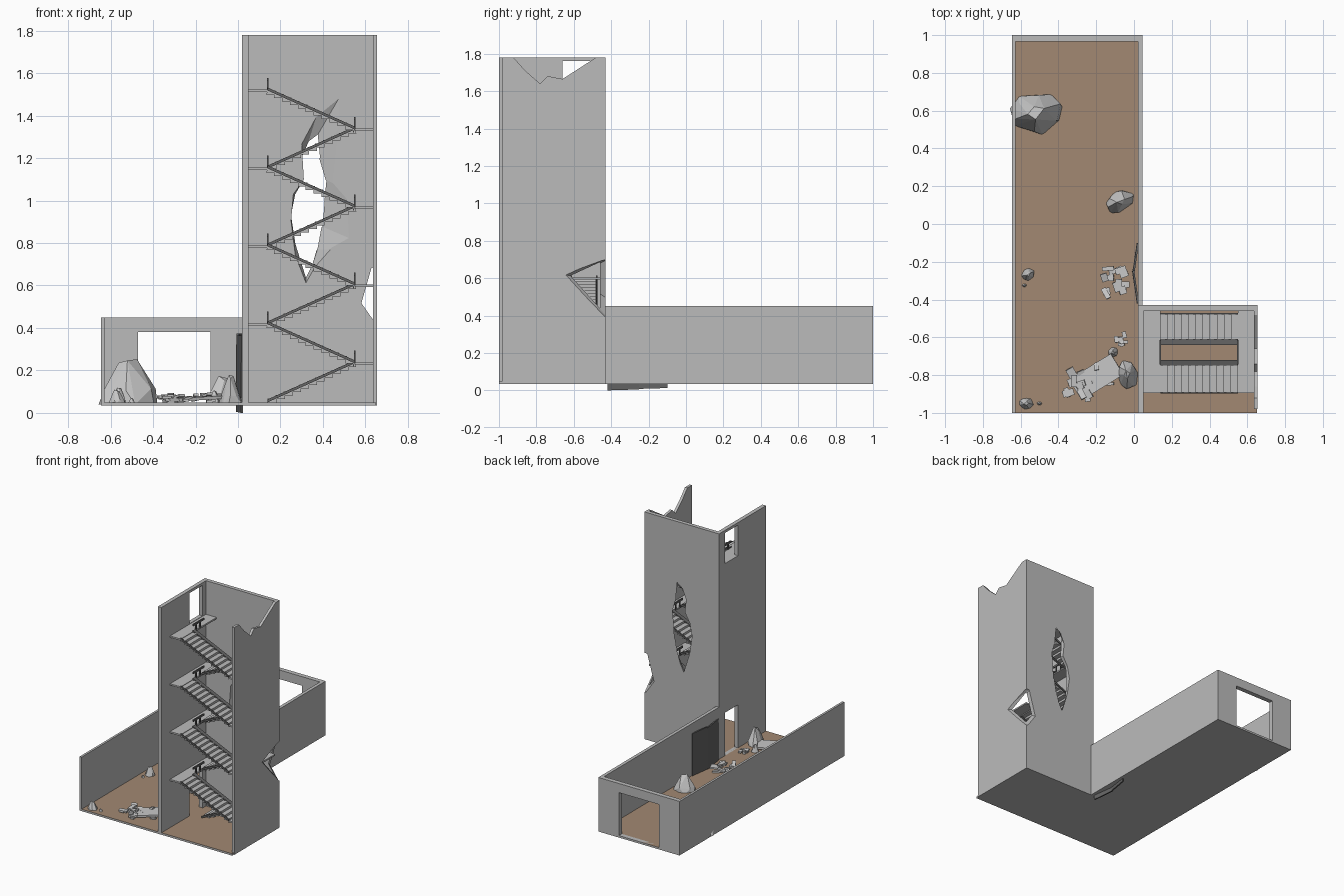
import bpy, bmesh, math, random
from mathutils import Vector, Matrix

if "Cube" in bpy.data.objects:
    bpy.data.objects.remove(bpy.data.objects["Cube"])
random.seed(4)

def mat(name, c):
    m = bpy.data.materials.new(name)
    m.diffuse_color = (*c, 1)
    m.use_nodes = True
    m.node_tree.nodes["Principled BSDF"].inputs["Base Color"].default_value = m.diffuse_color
    return m

WALL = mat("concrete_grey", (0.5, 0.5, 0.5))
FLOOR = mat("floor_brown", (0.36, 0.25, 0.17))
METAL = mat("dark_metal", (0.13, 0.13, 0.13))
ROCK = mat("rubble_grey", (0.58, 0.58, 0.58))

def finish(name, bm, *mats):
    bmesh.ops.recalc_face_normals(bm, faces=bm.faces[:])
    me = bpy.data.meshes.new(name)
    bm.to_mesh(me)
    bm.free()
    ob = bpy.data.objects.new(name, me)
    bpy.context.collection.objects.link(ob)
    for m in mats:
        me.materials.append(m)
    return ob

def add_box(bm, x0, x1, y0, y1, z0, z1):
    m = Matrix.Translation(((x0 + x1) / 2, (y0 + y1) / 2, (z0 + z1) / 2))
    bmesh.ops.create_cube(bm, size=1, matrix=m @ Matrix.Diagonal((x1 - x0, y1 - y0, z1 - z0, 1)))

def box(name, m, *dims):
    bm = bmesh.new()
    add_box(bm, *dims)
    return finish(name, bm, m)

def add_loft(bm, a, b):
    """Solid between two matching outlines."""
    va, vb = [bm.verts.new(p) for p in a], [bm.verts.new(p) for p in b]
    bm.faces.new(va)
    bm.faces.new(vb[::-1])
    for i in range(len(a)):
        j = (i + 1) % len(a)
        bm.faces.new((va[i], vb[i], vb[j], va[j]))

def add_hull(bm, pts):
    vs = [bm.verts.new(p) for p in pts]
    r = bmesh.ops.convex_hull(bm, input=vs)
    junk = [v for v in r["geom_interior"] + r["geom_unused"] if isinstance(v, bmesh.types.BMVert)]
    bmesh.ops.delete(bm, geom=list(set(junk)), context='VERTS')

def cut(ob, bm):
    """Cut a bmesh solid out of an object."""
    c = finish("cutter", bm, WALL)
    mod = ob.modifiers.new("cut", 'BOOLEAN')
    mod.operation, mod.solver, mod.object = 'DIFFERENCE', 'EXACT', c
    bpy.context.view_layer.objects.active = ob
    bpy.ops.object.modifier_apply(modifier=mod.name)
    bpy.data.objects.remove(c)

def cut_box(ob, *dims):
    bm = bmesh.new()
    add_box(bm, *dims)
    cut(ob, bm)

# Floors: brown on top, concrete below
for name, dims in (("hall_floor", (-0.64, 0.03, -1, 1, 0.035, 0.05)),
                   ("tower_floor", (0.03, 0.65, -1, -0.43, 0.035, 0.05))):
    f = box(name, WALL, *dims)
    f.data.materials.append(FLOOR)
    for p in f.data.polygons:
        p.material_index = int(p.normal.z > 0.5)

# Hall walls (front and roof are open)
box("hall_left_wall", WALL, -0.645, -0.628, -1, 1, 0.035, 0.45)
box("hall_right_wall", WALL, 0.02, 0.045, -0.43, 1, 0.035, 0.45)
back = box("hall_back_wall", WALL, -0.64, 0.04, 0.965, 1, 0.035, 0.45)
cut_box(back, -0.47, -0.13, 0.9, 1.1, 0.05, 0.38)

# Tower left wall with lower and upper doorways
tl = box("tower_left_wall", WALL, 0.02, 0.05, -1, -0.43, 0.035, 1.78)
for z0, z1 in ((0.05, 0.38), (1.525, 1.76)):
    cut_box(tl, -0.1, 0.2, -0.66, -0.5, z0, z1)

# Tower back wall with a jagged breach, wider on the inside
tb = box("tower_back_wall", WALL, 0.05, 0.64, -0.46, -0.43, 0.035, 1.78)
inner = [(.48, 1.49), (.37, 1.4), (.3, 1.27), (.31, 1.1), (.26, 1.03), (.25, .9), (.27, .74),
         (.32, .61), (.36, .68), (.44, .77), (.53, .82), (.52, 1.0), (.45, 1.08), (.48, 1.35)]
outer = [(.37, 1.3), (.33, 1.27), (.3, 1.2), (.31, 1.1), (.27, 1.03), (.25, .93), (.27, .8),
         (.32, .64), (.35, .7), (.37, .77), (.39, .88), (.4, 1.0), (.41, 1.1), (.38, 1.2)]
bm = bmesh.new()
add_loft(bm, [(x, -0.462, z) for x, z in inner], [(x, -0.428, z) for x, z in outer])
cut(tb, bm)

# Tower right wall with a broken top
tr = box("tower_right_wall", WALL, 0.635, 0.655, -0.98, -0.43, 0.035, 1.78)
top = [(-.94, 1.8), (-.86, 1.71), (-.78, 1.64), (-.74, 1.68), (-.66, 1.665), (-.45, 1.8)]
bm = bmesh.new()
add_loft(bm, [(0.6, y, z) for y, z in top], [(0.7, y, z) for y, z in top])
cut(tr, bm)

# Bite out of the back right corner
for wall in (tb, tr):
    bm = bmesh.new()
    add_hull(bm, [(.67, -.66, .62), (.67, -.47, .69), (.67, -.45, .4), (.62, -.6, .61),
                  (.57, -.42, .49), (.63, -.42, .7), (.64, -.42, .39), (.67, -.42, .4), (.67, -.42, .7)])
    cut(wall, bm)

# Stairs: eight zigzag flights in two lanes, landings and short rails
X0, X1, RISE, N = 0.14, 0.55, 0.1835, 11
BACK, FRONT = (-0.61, -0.48), (-0.89, -0.75)
steps, strings, lands, rails = (bmesh.new() for _ in range(4))
for k in range(8):
    z0 = 0.05 + k * RISE
    a, b = (X0, X1) if k % 2 == 0 else (X1, X0)
    y0, y1 = BACK if k % 2 == 0 else FRONT
    dx, dz = (b - a) / N, RISE / N
    up = []
    for i in range(N):
        up += [(a + i * dx, z0 + i * dz), (a + i * dx, z0 + (i + 1) * dz)]
    up.append((b, z0 + RISE))
    sh = 0.2 * dx
    prof = up + [(x + sh, z - 0.018) for x, z in up[::-1]]
    if k == 0:
        prof = [(x, max(z, 0.045)) for x, z in prof]
    add_loft(steps, [(x, y0, z) for x, z in prof], [(x, y1, z) for x, z in prof])
    band = [(a, z0), (b, z0 + RISE), (b, z0 + RISE + 0.014), (a, z0 + 0.014)]
    inside = (y0 - 0.03, y0) if k % 2 == 0 else (y1, y1 + 0.03)
    outside = (y1, y1 + 0.008) if k % 2 == 0 else (y0 - 0.008, y0)
    for s0, s1 in (inside, outside):
        add_loft(strings, [(x, s0, z) for x, z in band], [(x, s1, z) for x, z in band])
    # landing at the top of this flight
    zt = z0 + RISE
    l0, l1 = (X1, 0.636) if k % 2 == 0 else (0.048, X0)
    add_box(lands, l0, l1, -0.895, -0.458, zt - 0.008, zt + 0.004)
    for y in (-0.71, -0.66):
        add_box(rails, b - 0.004, b + 0.004, y - 0.005, y + 0.005, zt, zt + 0.06)
    add_box(rails, b - 0.004, b + 0.004, -0.745, -0.615, zt + 0.045, zt + 0.06)
finish("stair_steps", steps, WALL)
finish("stair_stringers", strings, METAL)
finish("stair_landings", lands, WALL)
finish("landing_rails", rails, METAL)

# Two broken door leaves leaning on the hall wall
for name, y0, y1, zb in (("door_leaf_near", -0.42, -0.25, 0.0), ("door_leaf_far", -0.25, -0.1, 0.008)):
    bm = bmesh.new()
    xa, xb = (0.014, -0.01) if y0 < -0.3 else (-0.008, 0.014)
    prof = [(xa, y0), (xb, y1), (xb + 0.01, y1), (xa + 0.01, y0)]
    add_loft(bm, [(x, y, zb + 0.03 * (y - y0)) for x, y in prof],
             [(x + 0.002, y, 0.365 + zb) for x, y in prof])
    finish(name, bm, METAL)

# Rocks: faceted heaps narrowing to an off-centre peak
def rock(x, y, rx, ry, h, turn=0.0):
    bm = bmesh.new()
    pts = []
    for scale, z, n in ((1, 0, 7), (0.85, 0.3, 6), (0.3, 0.95, 4)):
        for i in range(n):
            t = math.tau * (i + random.uniform(-.25, .25)) / n
            s = scale * random.uniform(0.85, 1.05)
            v = Matrix.Rotation(turn, 3, 'Z') @ Vector((rx * s * math.cos(t), ry * s * math.sin(t), 0))
            pts.append((x + v.x, y + v.y, 0.04 + h * z * random.uniform(0.85, 1.05)))
    add_hull(bm, pts)
    finish("rock", bm, ROCK)

for r in ((-0.515, 0.59, .16, .12, .24, .3), (-0.07, 0.12, .085, .06, .14, .5),
          (-0.56, -0.265, .04, .035, .08, .4), (-0.58, -0.325, .015, .012, .03, 0),
          (-0.57, -0.95, .042, .035, .075, 0), (-0.50, -0.95, .018, .012, .03, 0),
          (-0.035, -0.8, .06, .085, .14, .2), (-0.11, -0.68, .03, .03, .07, 0)):
    rock(*r)

# Fallen slab and piles of flat broken pieces
def slab(bm, x, y, z, sx, sy, sz, turn, tilt=0.0):
    m = Matrix.Translation((x, y, z)) @ Matrix.Rotation(turn, 4, 'Z') @ Matrix.Rotation(tilt, 4, 'Y')
    bmesh.ops.create_cube(bm, size=1, matrix=m @ Matrix.Diagonal((sx, sy, sz, 1)))

bm = bmesh.new()
slab(bm, -0.2, -0.81, 0.068, 0.26, 0.13, 0.015, 0.55, -0.05)
finish("fallen_slab", bm, ROCK)
for x, y, r, n in ((-0.11, -0.3, .07, 14), (-0.08, -0.6, .04, 9), (-0.29, -0.86, .075, 15), (-0.17, -0.8, .05, 5)):
    bm = bmesh.new()
    for i in range(n):
        slab(bm, x + random.uniform(-r, r) * .85, y + random.uniform(-r, r), random.uniform(.055, .085),
             r * random.uniform(.5, .9), r * random.uniform(.3, .6), 0.012,
             0.25 + random.choice((0, math.pi / 2)) + random.uniform(-.3, .3), random.uniform(-.3, .3))
    finish("rubble_pile", bm, ROCK)
